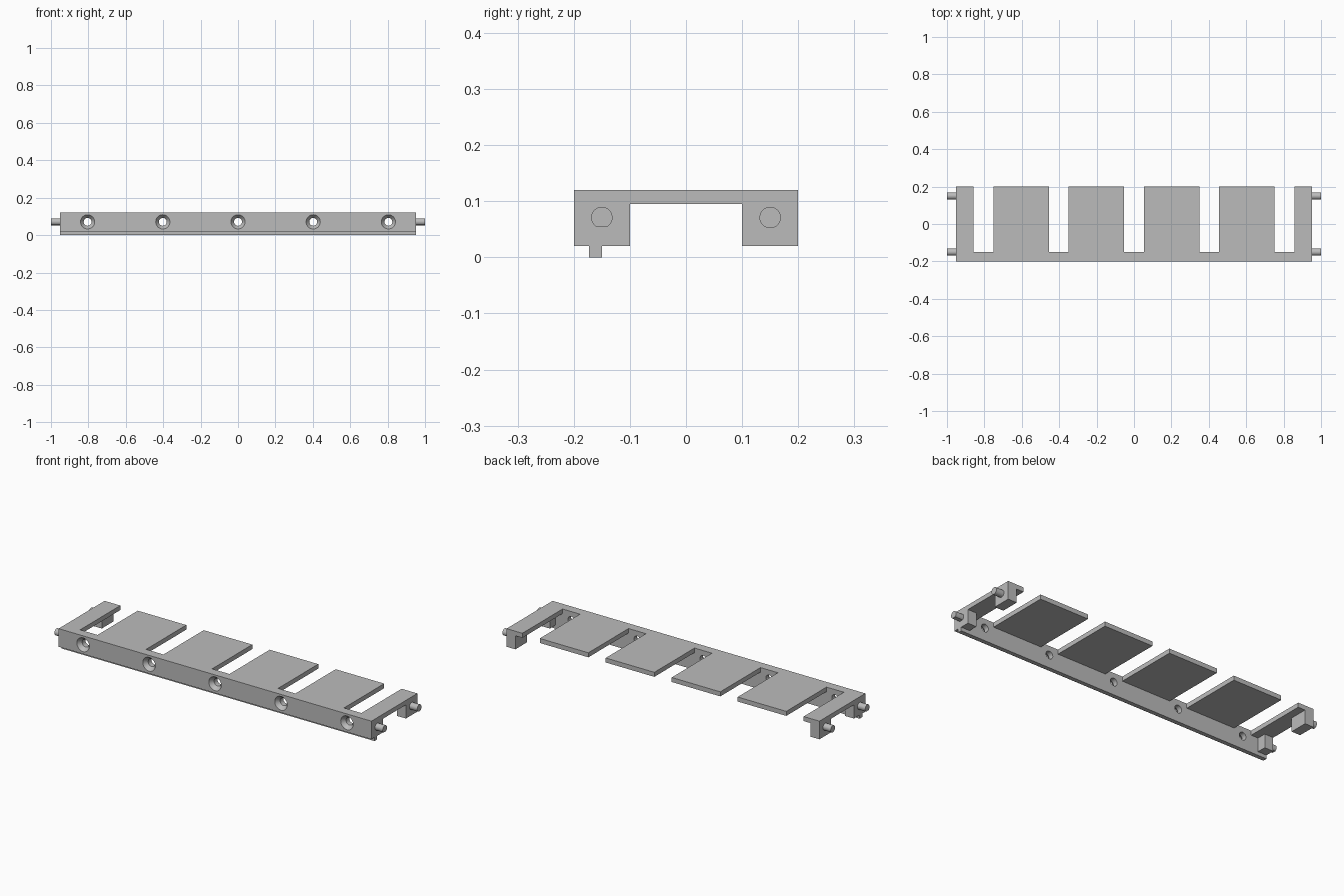
import bpy, bmesh, math
from mathutils import Matrix

if "Cube" in bpy.data.objects:
    bpy.data.objects.remove(bpy.data.objects["Cube"])

grey = bpy.data.materials.new("light grey")
grey.diffuse_color = (0.5, 0.5, 0.5, 1)
grey.use_nodes = True
grey.node_tree.nodes["Principled BSDF"].inputs["Base Color"].default_value = grey.diffuse_color

END = 0.953          # end of the wall
PITCH = 0.402        # spacing of holes and slots
HALF_SLOT = 0.053


def make_object(name, bm):
    bmesh.ops.recalc_face_normals(bm, faces=bm.faces)
    mesh = bpy.data.meshes.new(name)
    bm.to_mesh(mesh)
    bm.free()
    mesh.materials.append(grey)
    ob = bpy.data.objects.new(name, mesh)
    bpy.context.collection.objects.link(ob)
    return ob


def box(name, x0, x1, y0, y1, z0, z1):
    bm = bmesh.new()
    bmesh.ops.create_cube(bm, size=1)
    for v in bm.verts:
        v.co = (x0 if v.co.x < 0 else x1,
                y0 if v.co.y < 0 else y1,
                z0 if v.co.z < 0 else z1)
    return make_object(name, bm)


def smooth(ob):
    bpy.ops.object.select_all(action='DESELECT')
    ob.select_set(True)
    bpy.context.view_layer.objects.active = ob
    bpy.ops.object.shade_smooth_by_angle(angle=math.radians(30))


# front wall and the lip under it
wall = box("front_wall", -END, END, -0.2, -0.15, 0.02, 0.12)
box("bottom_lip", -END, END, -0.173, -0.15, 0, 0.02)

# countersunk screw holes cut through the wall
N = 32
profile = [(-0.21, 0.038), (-0.2, 0.038), (-0.178, 0.021), (-0.14, 0.021)]
bm = bmesh.new()
for i in range(-2, 3):
    rings = []
    for y, r in profile:
        rings.append([bm.verts.new((i * PITCH + r * math.cos(2 * math.pi * k / N), y,
                                    0.071 + r * math.sin(2 * math.pi * k / N)))
                      for k in range(N)])
    for a, b in zip(rings, rings[1:]):
        for k in range(N):
            bm.faces.new((a[k], a[(k + 1) % N], b[(k + 1) % N], b[k]))
    bm.faces.new(rings[0])
    bm.faces.new(rings[-1])
cutter = make_object("hole_cutter", bm)
cutter.hide_render = True
mod = wall.modifiers.new("holes", 'BOOLEAN')
mod.operation = 'DIFFERENCE'
mod.solver = 'EXACT'
mod.object = cutter
bpy.context.view_layer.objects.active = wall
bpy.ops.object.modifier_apply(modifier="holes")
bpy.data.objects.remove(cutter)
smooth(wall)

# four wide top plates between the slots
for i in range(4):
    c = (i - 1.5) * PITCH
    w = PITCH / 2 - HALF_SLOT
    box("top_plate", c - w, c + w, -0.15, 0.2, 0.095, 0.12)

# end arms, feet and pegs on both ends
inner = 2 * PITCH + HALF_SLOT
for s in (-1, 1):
    def end_box(name, xa, xb, *rest):
        box(name, min(s * xa, s * xb), max(s * xa, s * xb), *rest)

    end_box("end_arm", inner, END, -0.15, 0.2, 0.095, 0.12)
    end_box("front_foot", 0.9, END, -0.15, -0.1, 0.02, 0.095)
    end_box("back_foot", 0.9, END, 0.1, 0.2, 0.02, 0.095)
    for name, y in (("front_peg", -0.15), ("back_peg", 0.15)):
        bm = bmesh.new()
        bmesh.ops.create_cone(bm, cap_ends=True, segments=32, radius1=0.019, radius2=0.019,
                              depth=1 - END,
                              matrix=Matrix.Translation((s * (1 + END) / 2, y, 0.071))
                              @ Matrix.Rotation(math.pi / 2, 4, 'Y'))
        if y < 0:    # flat underside
            for v in bm.verts:
                v.co.z = max(v.co.z, 0.055)
            bmesh.ops.dissolve_degenerate(bm, dist=1e-5, edges=bm.edges)
        smooth(make_object(name, bm))
